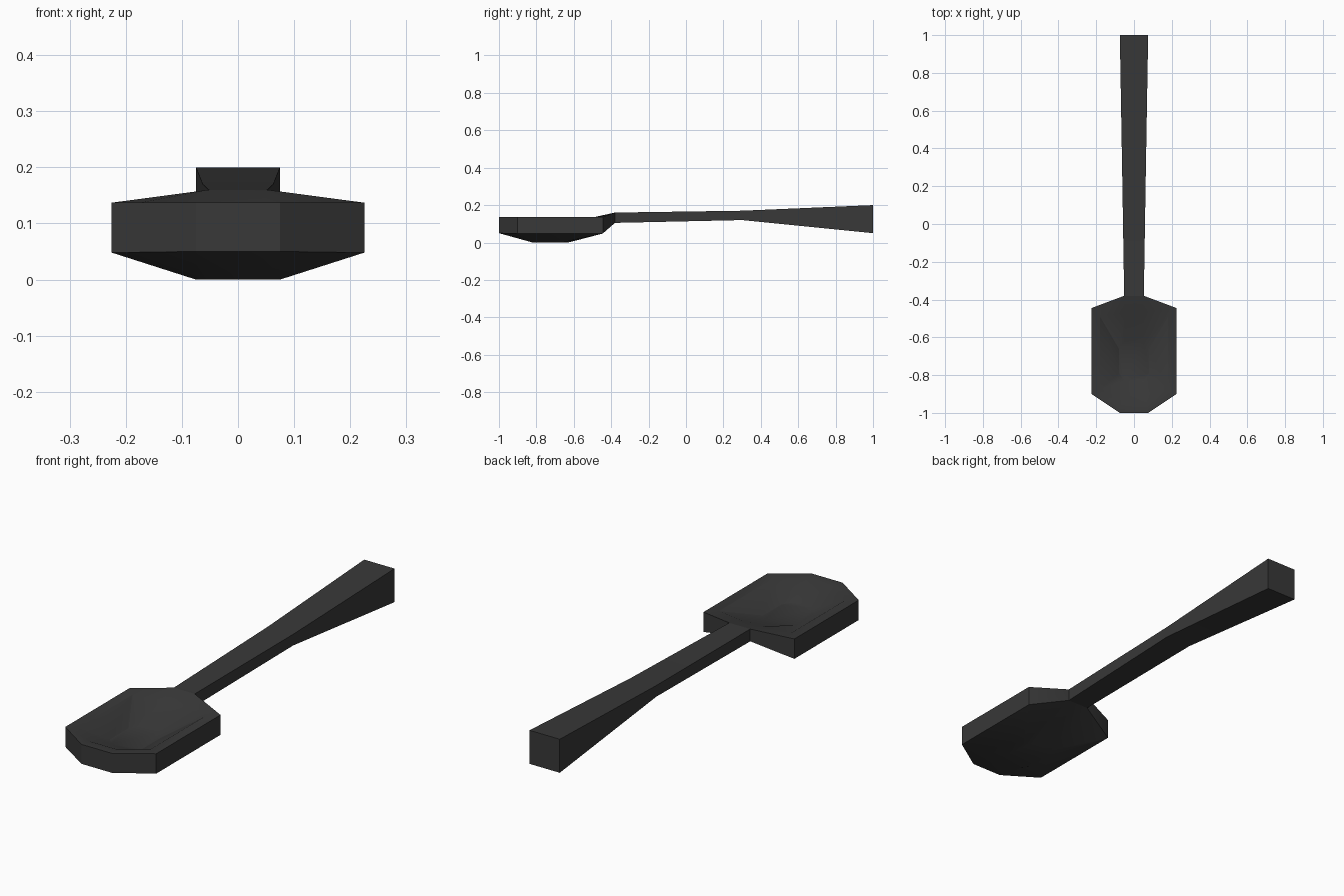
import bpy, bmesh

if "Cube" in bpy.data.objects:
    bpy.data.objects.remove(bpy.data.objects["Cube"])

mat = bpy.data.materials.new("dark_grey")
mat.diffuse_color = (0.04, 0.04, 0.04, 1)
mat.use_nodes = True
mat.node_tree.nodes["Principled BSDF"].inputs["Base Color"].default_value = mat.diffuse_color


def loft(name, rings):
    """Skin a closed solid through rings of equal point count."""
    bm = bmesh.new()
    vs = [[bm.verts.new(p) for p in r] for r in rings]
    n = len(rings[0])
    for a, b in zip(vs, vs[1:]):
        for i in range(n):
            j = (i + 1) % n
            bm.faces.new((a[i], a[j], b[j], b[i]))
    bm.faces.new(vs[0])
    bm.faces.new(vs[-1])
    bmesh.ops.recalc_face_normals(bm, faces=bm.faces)
    me = bpy.data.meshes.new(name)
    bm.to_mesh(me)
    bm.free()
    me.materials.append(mat)
    ob = bpy.data.objects.new(name, me)
    bpy.context.collection.objects.link(ob)
    bpy.ops.object.select_all(action='DESELECT')
    ob.select_set(True)
    bpy.context.view_layer.objects.active = ob
    bpy.ops.object.shade_smooth_by_angle(angle=0.44)
    return ob


def octagon(half):
    """Mirror four right-hand points across x = 0."""
    return half + [(-x, y, z) for x, y, z in reversed(half)]


# Spoon bowl: flat foot, flared underside, upright wall, rim, hollow
loft("spoon_bowl", [
    octagon([(.05, -.82, 0), (.075, -.79, 0), (.075, -.66, 0), (.05, -.63, 0)]),
    octagon([(.075, -1, .05), (.225, -.9, .048), (.225, -.445, .048), (.052, -.38, .105)]),
    octagon([(.075, -1, .137), (.225, -.9, .137), (.225, -.445, .137), (.052, -.38, .16)]),
    octagon([(.065, -.955, .136), (.18, -.875, .136), (.18, -.49, .136), (.05, -.47, .137)]),
    octagon([(.05, -.83, .08), (.08, -.79, .078), (.08, -.66, .078), (.05, -.62, .08)]),
])

# Handle: square section, thin at the neck and thick at the end
sections = [(-.38, .052, .105, .16), (.3, .063, .12, .17), (1, .075, .05, .2)]
loft("handle", [[(-w, y, lo), (w, y, lo), (w, y, hi), (-w, y, hi)]
                for y, w, lo, hi in sections])
